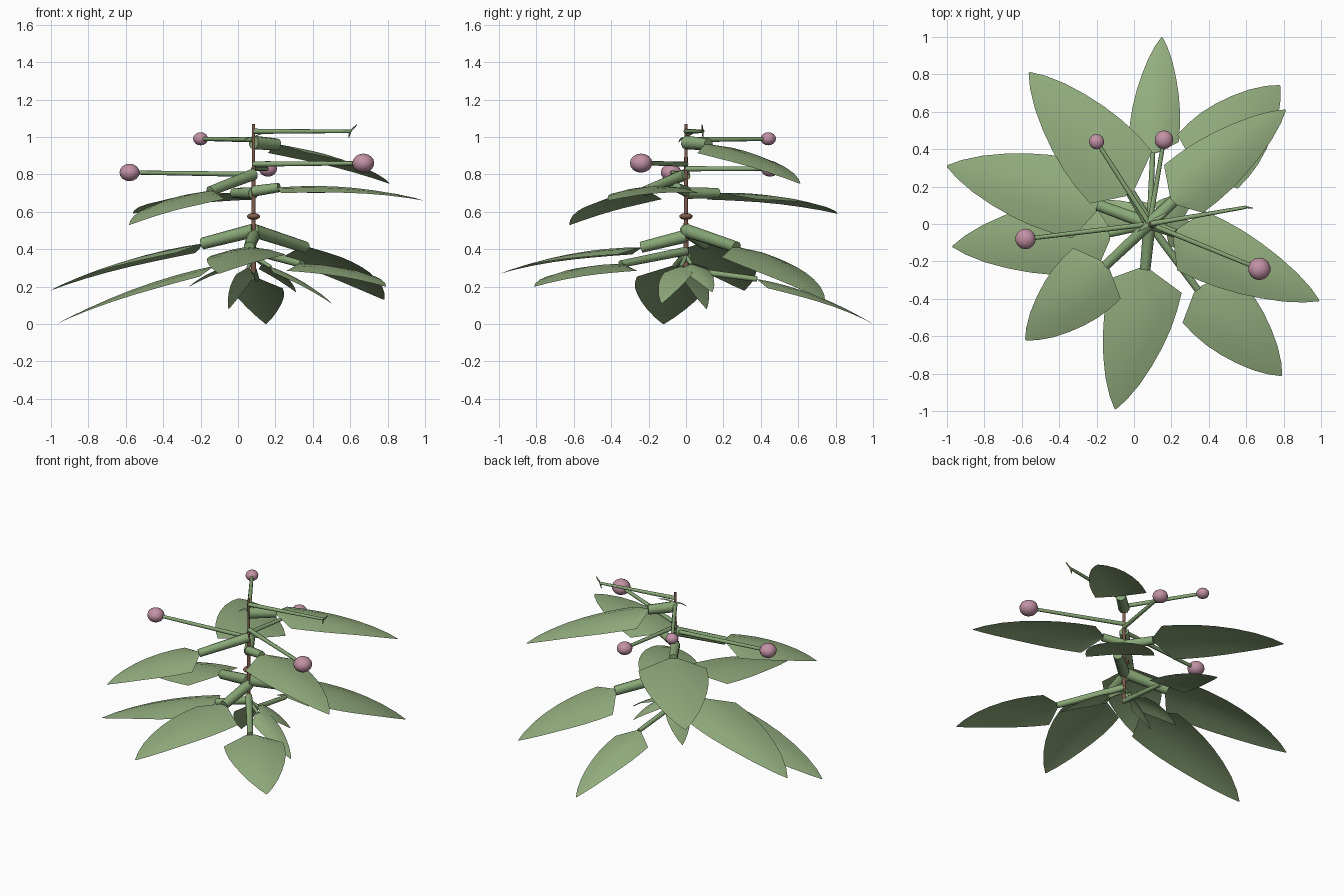
import bpy, math
from mathutils import Vector

if "Cube" in bpy.data.objects:
    bpy.data.objects.remove(bpy.data.objects["Cube"])


def material(name, rgb):
    m = bpy.data.materials.new(name)
    m.diffuse_color = (*rgb, 1)
    m.use_nodes = True
    m.node_tree.nodes["Principled BSDF"].inputs["Base Color"].default_value = m.diffuse_color
    return m


LEAF = material("leaf green", (0.29, 0.42, 0.21))
STALK = material("stalk green", (0.25, 0.39, 0.185))
PINK = material("dusty pink", (0.54, 0.285, 0.375))
BROWN = material("stem brown", (0.22, 0.11, 0.075))
AXIS = Vector((0.083, 0, 0))


def finish(ob, name, mat, angle=60):
    ob.name = name
    ob.data.materials.append(mat)
    bpy.ops.object.select_all(action='DESELECT')
    bpy.context.view_layer.objects.active = ob
    ob.select_set(True)
    bpy.ops.object.shade_smooth_by_angle(angle=math.radians(angle))


def rod(name, a, b, r1, r2, mat, sides=10):
    a, b = Vector(a), Vector(b)
    bpy.ops.mesh.primitive_cone_add(vertices=sides, radius1=r1, radius2=r2,
                                    depth=(b - a).length, location=(a + b) / 2)
    ob = bpy.context.object
    ob.rotation_euler = (b - a).to_track_quat('Z', 'Y').to_euler()
    finish(ob, name, mat)


def ball(name, centre, r, mat, flat=0.85):
    bpy.ops.mesh.primitive_uv_sphere_add(segments=14, ring_count=8, radius=r, location=centre)
    ob = bpy.context.object
    ob.scale = (1, 1, flat)
    finish(ob, name, mat)


# half-width along the blade, as a fraction of the widest point
OUTLINE = [(0, 0.16), (0.11, 1.03), (0.24, 1.03), (0.38, 0.98), (0.52, 0.87),
           (0.66, 0.71), (0.8, 0.5), (0.92, 0.25), (1, 0.02)]
ACROSS = (-1, -0.5, 0, 0.5, 1)


def leaf(name, base, tip, half, skew=0.0, bow=0.034, arch=0.034):
    base, tip = Vector(base), Vector(tip)
    d = tip - base
    side = Vector((-d.y, d.x, 0)).normalized()
    verts, faces = [], []
    n = len(ACROSS)
    for i, (t, w) in enumerate(OUTLINE):
        shift = skew * (1 - t) if i else 0
        for s in ACROSS:
            p = base + d * t + side * (s * w * half + shift)
            p.z += bow * 4 * t * (1 - t) - arch * (s * w) ** 2
            verts.append(p)
        if i:
            for j in range(n - 1):
                k = (i - 1) * n + j
                faces.append((k, k + 1, k + 1 + n, k + n))
    me = bpy.data.meshes.new(name)
    me.from_pydata(verts, [], faces)
    ob = bpy.data.objects.new(name, me)
    bpy.context.collection.objects.link(ob)
    finish(ob, name, LEAF)


# big leaves: joint height on the stem, blade base, tip, half width, petiole radius, skew
LEAVES = [
    (0.29, (0.10, 0.38, 0.24), (0.15, 1.00, 0.00), 0.13, 0.016, 0),
    (0.70, (-0.02, 0.17, 0.70), (-0.56, 0.81, 0.59), 0.21, 0.03, -0.015),
    (0.50, (0.36, 0.27, 0.41), (0.78, 0.74, 0.13), 0.21, 0.035, 0.02),
    (0.97, (0.21, 0.12, 0.96), (0.81, 0.61, 0.75), 0.16, 0.035, 0.02),
    (0.50, (-0.19, 0.10, 0.43), (-1.00, 0.31, 0.18), 0.20, 0.035, 0),
    (0.36, (-0.13, -0.05, 0.31), (-0.97, -0.12, 0.00), 0.20, 0.025, 0),
    (0.80, (-0.15, -0.22, 0.71), (-0.58, -0.62, 0.53), 0.18, 0.03, 0),
    (0.47, (0.06, -0.24, 0.41), (-0.10, -0.99, 0.27), 0.185, 0.033, 0.03),
    (0.39, (0.34, -0.35, 0.32), (0.79, -0.81, 0.20), 0.185, 0.022, 0.01),
    (0.71, (0.22, -0.05, 0.73), (0.99, -0.41, 0.66), 0.17, 0.028, 0),
]
for i, (z, base, tip, half, r, skew) in enumerate(LEAVES, 1):
    leaf(f"leaf_{i}", base, tip, half, skew)
    rod(f"petiole_{i}", AXIS + Vector((0, 0, z)), base, r * 1.05, r * 0.9, STALK)

# small leaves around the foot
SMALL = [(0.50, -0.13, 0.11), (0.31, 0.14, 0.17), (-0.26, 0.10, 0.20), (-0.05, 0.11, 0.08)]
for i, tip in enumerate(SMALL, 1):
    top = AXIS + Vector((0, 0, 0.36))
    start = top.lerp(Vector(tip), 0.22)
    leaf(f"small_leaf_{i}", start, tip, 0.078, 0, 0.02, 0.015)
    rod(f"small_petiole_{i}", top, start, 0.012, 0.01, STALK)

# main stem and its node
rod("stem", AXIS + Vector((0, 0, 0.28)), AXIS + Vector((0, 0, 1.07)), 0.014, 0.008, BROWN)
ball("stem_node", AXIS + Vector((0, 0, 0.575)), 0.036, BROWN, 0.5)

# flower stalks with round heads
FLOWERS = [(0.80, (-0.58, -0.08, 0.81), 0.055), (0.855, (0.67, -0.24, 0.86), 0.06),
           (0.985, (-0.20, 0.44, 0.99), 0.041), (0.83, (0.16, 0.45, 0.83), 0.05)]
for i, (z, head, r) in enumerate(FLOWERS, 1):
    rod(f"flower_stalk_{i}", AXIS + Vector((0, 0, z)), head, 0.014, 0.011, STALK, 8)
    ball(f"flower_head_{i}", head, r, PINK)

# bare stalk with a forked end
end = Vector((0.60, 0.09, 1.03))
rod("bare_stalk", AXIS + Vector((0, 0, 1.03)), end, 0.014, 0.009, STALK, 8)
for i, off in enumerate([(0.035, -0.005, 0.035), (-0.008, 0.0, -0.033)], 1):
    rod(f"stalk_fork_{i}", end, end + Vector(off), 0.006, 0.003, STALK, 6)

# young shoots at the top
leaf("top_shoot_1", (0.08, 0, 1.0), (0.18, 0.06, 1.02), 0.012, 0, 0.01, 0.003)
leaf("top_shoot_2", (0.08, 0, 1.0), (0.02, -0.04, 0.97), 0.012, 0, 0.01, 0.003)
